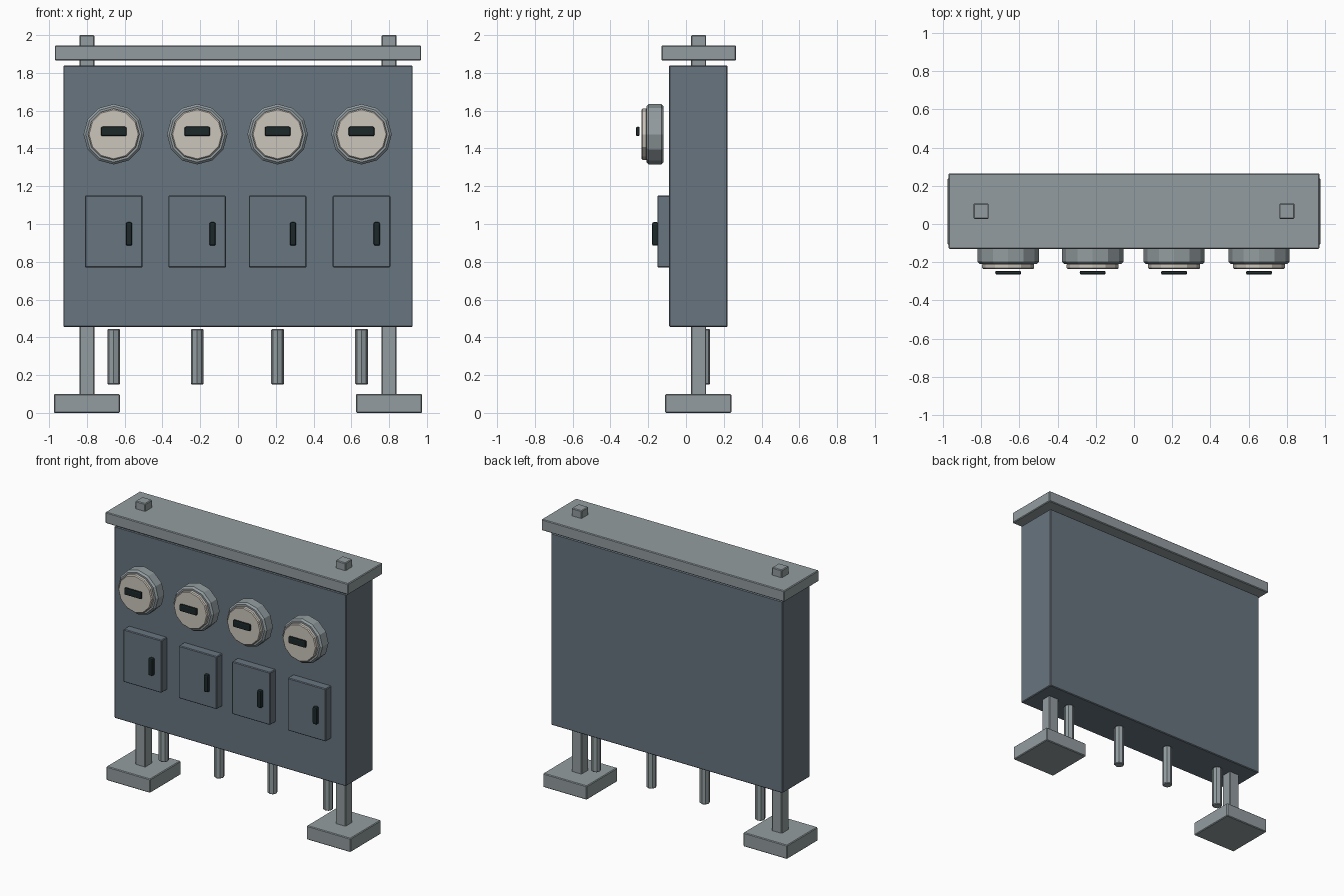
import bpy, math
from mathutils import Vector

if "Cube" in bpy.data.objects:
    bpy.data.objects.remove(bpy.data.objects["Cube"], do_unlink=True)


def material(name, rgb):
    m = bpy.data.materials.new(name)
    m.use_nodes = True
    color = (*rgb, 1)
    m.diffuse_color = color
    m.node_tree.nodes["Principled BSDF"].inputs["Base Color"].default_value = color
    return m


slate = material("slate paint", (0.14, 0.178, 0.212))
steel = material("galvanised steel", (0.29, 0.335, 0.35))
cream = material("cream dial", (0.6, 0.56, 0.5))
black = material("dark plastic", (0.012, 0.021, 0.023))


def finish(obj, name, mat, bevel, segments=1):
    obj.name = name
    obj.data.materials.append(mat)
    mod = obj.modifiers.new("edge", "BEVEL")
    mod.width = bevel
    mod.segments = segments
    mod.limit_method = "ANGLE"
    mod.angle_limit = math.radians(50)
    return obj


def box(name, mat, low, high, bevel=0.005, segments=1):
    low, high = Vector(low), Vector(high)
    bpy.ops.mesh.primitive_cube_add(size=1, location=(low + high) / 2)
    obj = bpy.context.object
    for v in obj.data.vertices:
        v.co *= high - low
    return finish(obj, name, mat, bevel, segments)


def disc(name, mat, x, z, radius, y_front, y_back, bevel):
    # Twelve-sided drum facing the front
    bpy.ops.mesh.primitive_cylinder_add(
        vertices=12, radius=radius, depth=y_back - y_front,
        location=(x, (y_front + y_back) / 2, z), rotation=(math.pi / 2, 0, 0))
    return finish(bpy.context.object, name, mat, bevel)


# Cabinet and rain cap
box("cabinet", slate, (-0.925, -0.09, 0.455), (0.925, 0.22, 1.84))
box("rain_cap", steel, (-0.97, -0.13, 1.865), (0.97, 0.265, 1.945))

# Support posts and footings
for side, sx in (("right", -1), ("left", 1)):
    x = 0.8 * sx
    box(side + "_post", steel, (x - 0.04, 0.027, 0.09), (x + 0.04, 0.107, 2.0))
    box(side + "_footing", steel, (x - 0.175, -0.11, 0), (x + 0.175, 0.24, 0.1))

# One meter, door and conduit per column
for i, x in enumerate((-0.658, -0.216, 0.21, 0.654), 1):
    disc(f"meter_ring_{i}", steel, x, 1.475, 0.16, -0.21, -0.118, 0.012)
    disc(f"meter_dial_{i}", cream, x, 1.475, 0.136, -0.236, -0.205, 0.006)
    box(f"meter_register_{i}", black, (x - 0.068, -0.265, 1.465),
        (x + 0.068, -0.245, 1.515), 0.008, 2)

    box(f"door_{i}", slate, (x - 0.153, -0.152, 0.77), (x + 0.153, -0.085, 1.15))
    box(f"door_handle_{i}", black, (x + 0.064, -0.18, 0.885),
        (x + 0.098, -0.145, 1.01), 0.01, 2)

    bpy.ops.mesh.primitive_cylinder_add(
        vertices=8, radius=0.034, depth=0.295, location=(x, 0.094, 0.2975))
    finish(bpy.context.object, f"conduit_{i}", steel, 0.005)
